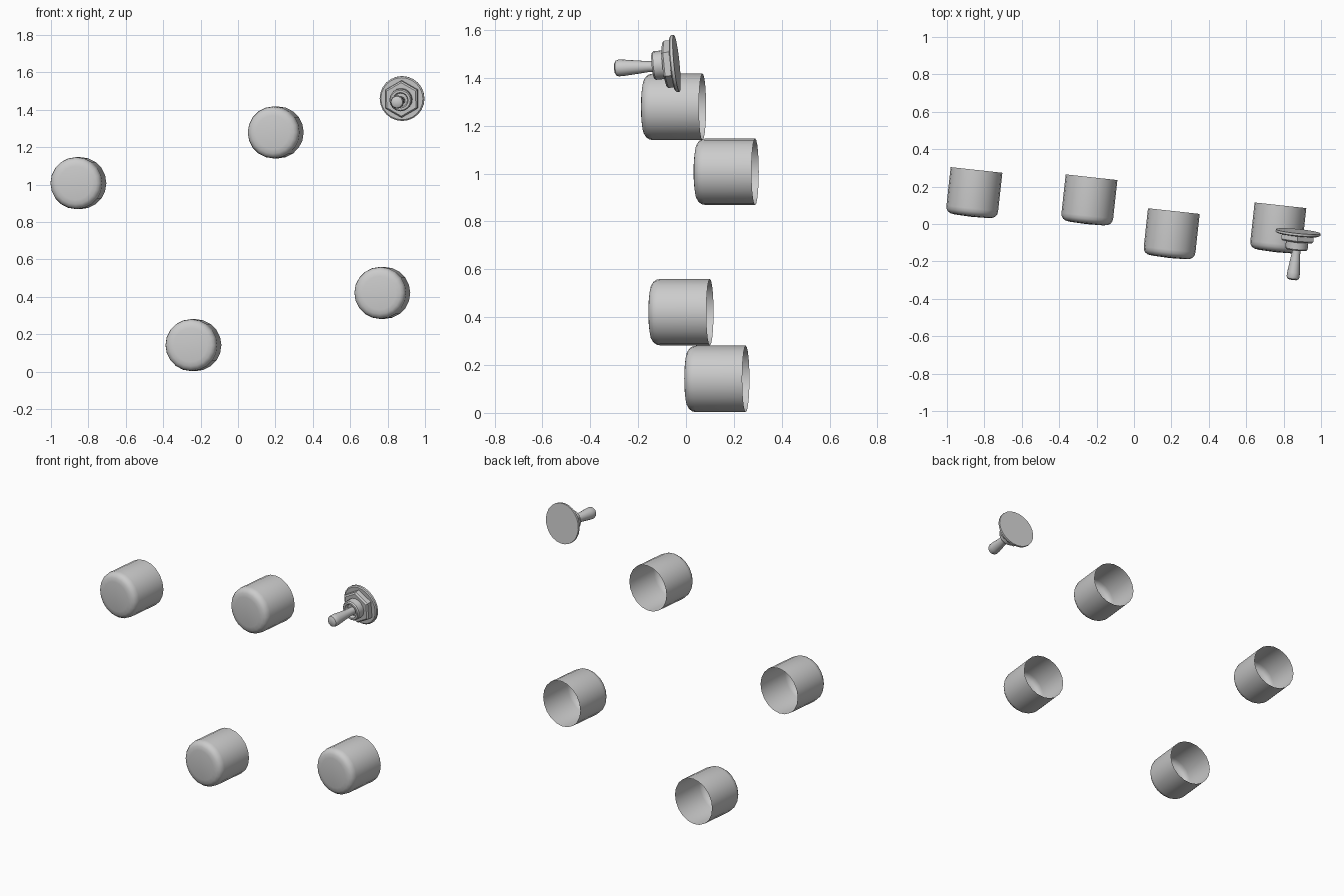
import bpy, bmesh, math
from mathutils import Vector

if "Cube" in bpy.data.objects:
    bpy.data.objects.remove(bpy.data.objects["Cube"])


def lathe(name, profile, sides, origin, facing, phase=0.0):
    """Revolve (radius, height) points around the facing direction."""
    bm = bmesh.new()
    rings = []
    for r, h in profile:
        if r == 0:
            rings.append([bm.verts.new((0, 0, h))])
        else:
            angles = [phase + 2 * math.pi * i / sides for i in range(sides)]
            rings.append([bm.verts.new((r * math.cos(a), r * math.sin(a), h)) for a in angles])
    for a, b in zip(rings, rings[1:]):
        for i in range(sides):
            j = (i + 1) % sides
            if len(a) == 1:
                bm.faces.new((a[0], b[j], b[i]))
            elif len(b) == 1:
                bm.faces.new((a[i], a[j], b[0]))
            else:
                bm.faces.new((a[i], a[j], b[j], b[i]))
    mesh = bpy.data.meshes.new(name)
    bm.to_mesh(mesh)
    bm.free()
    obj = bpy.data.objects.new(name, mesh)
    bpy.context.collection.objects.link(obj)
    obj.location = origin
    obj.rotation_mode = 'QUATERNION'
    obj.rotation_quaternion = Vector(facing).to_track_quat('Z', 'Y')
    bpy.ops.object.select_all(action='DESELECT')
    obj.select_set(True)
    bpy.context.view_layer.objects.active = obj
    bpy.ops.object.shade_smooth_by_angle(angle=math.radians(35))
    return obj


# Four round button caps, open at the back
cap_profile = [(0.139, 0), (0.139, 0.207), (0.136, 0.224), (0.127, 0.237),
               (0.113, 0.245), (0.09, 0.249), (0, 0.252)]
cap_backs = [(-0.842, 0.289, 1.008), (0.213, 0.069, 1.279),
             (-0.227, 0.250, 0.142), (0.783, 0.100, 0.421)]
for n, back in enumerate(cap_backs, 1):
    lathe(f"button_cap_{n}", cap_profile, 20, back, (-0.109, -0.994, 0))

# Toggle switch: mounting disc, hex nut, recessed bushing, lever
base = Vector((0.878, -0.039, 1.461))
axis = Vector((-0.1, -0.99, -0.1)).normalized()
lathe("switch_disc", [(0, 0), (0.12, 0), (0.12, 0.012), (0.113, 0.017), (0, 0.017)],
      24, base, axis)
lathe("switch_nut", [(0.099, 0.015), (0.099, 0.045), (0.09, 0.053), (0.05, 0.053)],
      6, base, axis, math.pi / 2)
lathe("switch_bushing", [(0.06, 0.05), (0.06, 0.093), (0.054, 0.1), (0.042, 0.1),
                         (0.036, 0.08), (0, 0.08)],
      16, base, axis)
lathe("switch_lever", [(0.022, 0), (0.023, 0.065), (0.027, 0.1), (0.034, 0.165), (0.035, 0.188),
                       (0.031, 0.199), (0.02, 0.205), (0, 0.207)],
      16, (0.874, -0.095, 1.450), (-0.125, -0.99, -0.045))
